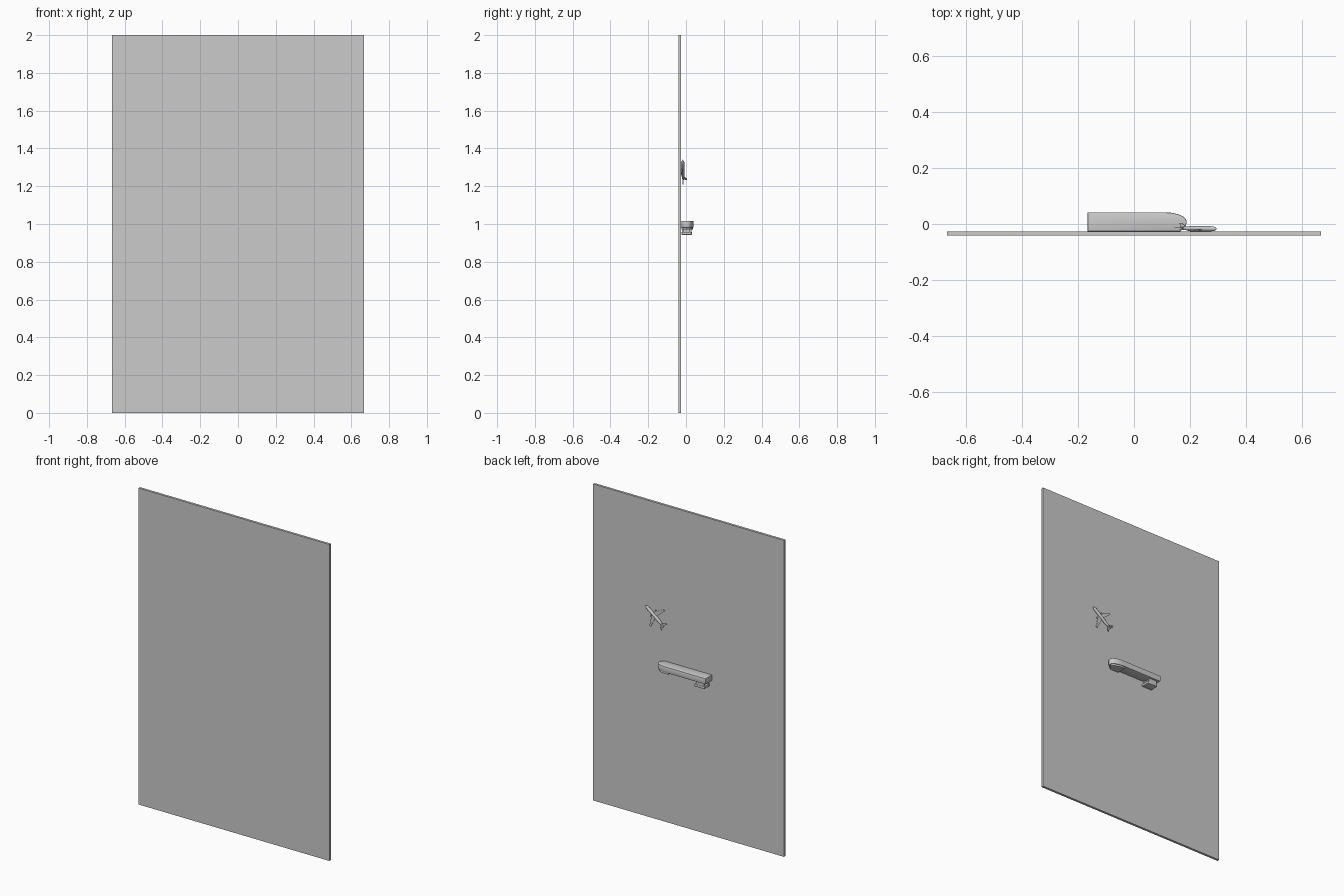
import bpy, bmesh, math
from mathutils import Matrix, Vector

if "Cube" in bpy.data.objects:
    bpy.data.objects.remove(bpy.data.objects["Cube"])


def finish(name, bm, smooth=False):
    bmesh.ops.recalc_face_normals(bm, faces=bm.faces)
    me = bpy.data.meshes.new(name)
    bm.to_mesh(me)
    bm.free()
    ob = bpy.data.objects.new(name, me)
    bpy.context.collection.objects.link(ob)
    if smooth:
        bpy.ops.object.select_all(action='DESELECT')
        ob.select_set(True)
        bpy.context.view_layer.objects.active = ob
        bpy.ops.object.shade_smooth_by_angle(angle=math.radians(40))
    return ob


def box(name, x, y, z, bevel=0):
    bm = bmesh.new()
    bmesh.ops.create_cube(bm, size=1)
    for v in bm.verts:
        v.co = [(r[0] + r[1]) / 2 + c * (r[1] - r[0]) for r, c in zip((x, y, z), v.co)]
    if bevel:
        bmesh.ops.bevel(bm, geom=bm.edges[:], offset=bevel, segments=2, affect='EDGES', profile=0.5)
    return finish(name, bm, bool(bevel))


def prism(name, outline, depth, matrix=None, bevel=0):
    """Extrude a flat outline upward by depth, then place it with a matrix."""
    bm = bmesh.new()
    face = bm.faces.new([bm.verts.new((p[0], p[1], 0)) for p in outline])
    res = bmesh.ops.extrude_face_region(bm, geom=[face])
    bmesh.ops.translate(bm, vec=(0, 0, depth),
                        verts=[g for g in res['geom'] if isinstance(g, bmesh.types.BMVert)])
    if bevel:
        rim = [e for e in bm.edges if abs(e.verts[0].co.z - e.verts[1].co.z) < 1e-6]
        bmesh.ops.bevel(bm, geom=rim, offset=bevel, segments=2, affect='EDGES', profile=0.5)
    if matrix:
        bm.transform(matrix)
    return finish(name, bm, True)


# Backing panel
box("panel", (-0.667, 0.667), (-0.041, -0.026), (0, 2))

# Long bridge body with a rounded nose on the outer corner
nose = [(0.115 + 0.073 * math.sin(a), 0.007 + 0.034 * math.cos(a))
        for a in [i * math.pi / 16 for i in range(9)]]
outline = [(-0.165, -0.026), (-0.165, 0.041)] + nose + [(0.183, -0.010), (0.165, -0.026)]
prism("bridge_body", outline, 0.037, Matrix.Translation((0, 0, 0.98)), 0.003)

# Cab floor below the nose
cab = [(0.10, -0.024), (0.10, 0.036)] + [(0.115 + (x - 0.115) * 0.9, y * 0.9) for x, y in nose] + [(0.16, -0.024)]
prism("cab_floor", cab, 0.012, Matrix.Translation((0, 0, 0.97)))

# Support hanging under the square end
for i, y in enumerate((-0.016, 0.024)):
    box(f"support_leg_{i}", (-0.145, -0.09), (y - 0.005, y + 0.005), (0.955, 0.982))
box("support_column", (-0.135, -0.10), (-0.012, 0.02), (0.955, 0.982))
box("support_base", (-0.15, -0.08), (-0.023, 0.031), (0.943, 0.958), 0.002)

# Aeroplane frame: local x to the nose, local y along the wing, local z out of the panel
ang = math.atan2(0.10, 0.128)
d = Vector((math.cos(ang), 0, math.sin(ang)))
w = Vector((-math.sin(ang), 0, math.cos(ang)))
M = Matrix.Identity(4)
for c, vec in enumerate((d, w, Vector((0, 1, 0)), Vector((0.229, -0.017, 1.285)))):
    for r in range(3):
        M[r][c] = vec[r]

# Fuselage: rings (position, radius, lift)
bm = bmesh.new()
rings = []
for px, rad, lift in [(0.082, 0.0015, 0), (0.078, 0.005, 0), (0.069, 0.008, 0), (0.055, 0.0092, 0),
                      (-0.035, 0.0092, 0), (-0.06, 0.006, 0.002), (-0.081, 0.002, 0.004)]:
    rings.append([bm.verts.new((px, rad * math.cos(k * math.pi / 8), lift + rad * math.sin(k * math.pi / 8)))
                  for k in range(16)])
for a, b in zip(rings, rings[1:]):
    for k in range(16):
        bm.faces.new((a[k], a[(k + 1) % 16], b[(k + 1) % 16], b[k]))
bm.faces.new(rings[0])
bm.faces.new(rings[-1])
bm.transform(M)
finish("fuselage", bm, True)

# Swept wings, tailplanes and engines on both sides
for side, s in (("upper", 1), ("lower", -1)):
    wing = [(0.028, 0), (-0.012, s * 0.08), (-0.022, s * 0.08), (-0.010, s * 0.02), (-0.012, 0)]
    prism(f"{side}_wing", wing, 0.003, M @ Matrix.Translation((0, 0, -0.005)))
    tail = [(-0.055, 0), (-0.076, s * 0.03), (-0.084, s * 0.03), (-0.076, 0)]
    prism(f"{side}_tailplane", tail, 0.0025, M @ Matrix.Translation((0, 0, 0.002)))
    bm = bmesh.new()
    bmesh.ops.create_cone(bm, cap_ends=True, segments=12, radius1=0.003, radius2=0.004, depth=0.02)
    bm.transform(M @ Matrix.Translation((0.014, s * 0.028, -0.005)) @ Matrix.Rotation(math.pi / 2, 4, 'Y'))
    finish(f"{side}_engine", bm, True)

# Tail fin, standing out from the panel
fin = [(-0.05, 0.004), (-0.074, 0.021), (-0.084, 0.021), (-0.078, 0.004)]
prism("tail_fin", fin, 0.0025, M @ Matrix.Translation((0, 0.00125, 0)) @ Matrix.Rotation(math.pi / 2, 4, 'X'))
